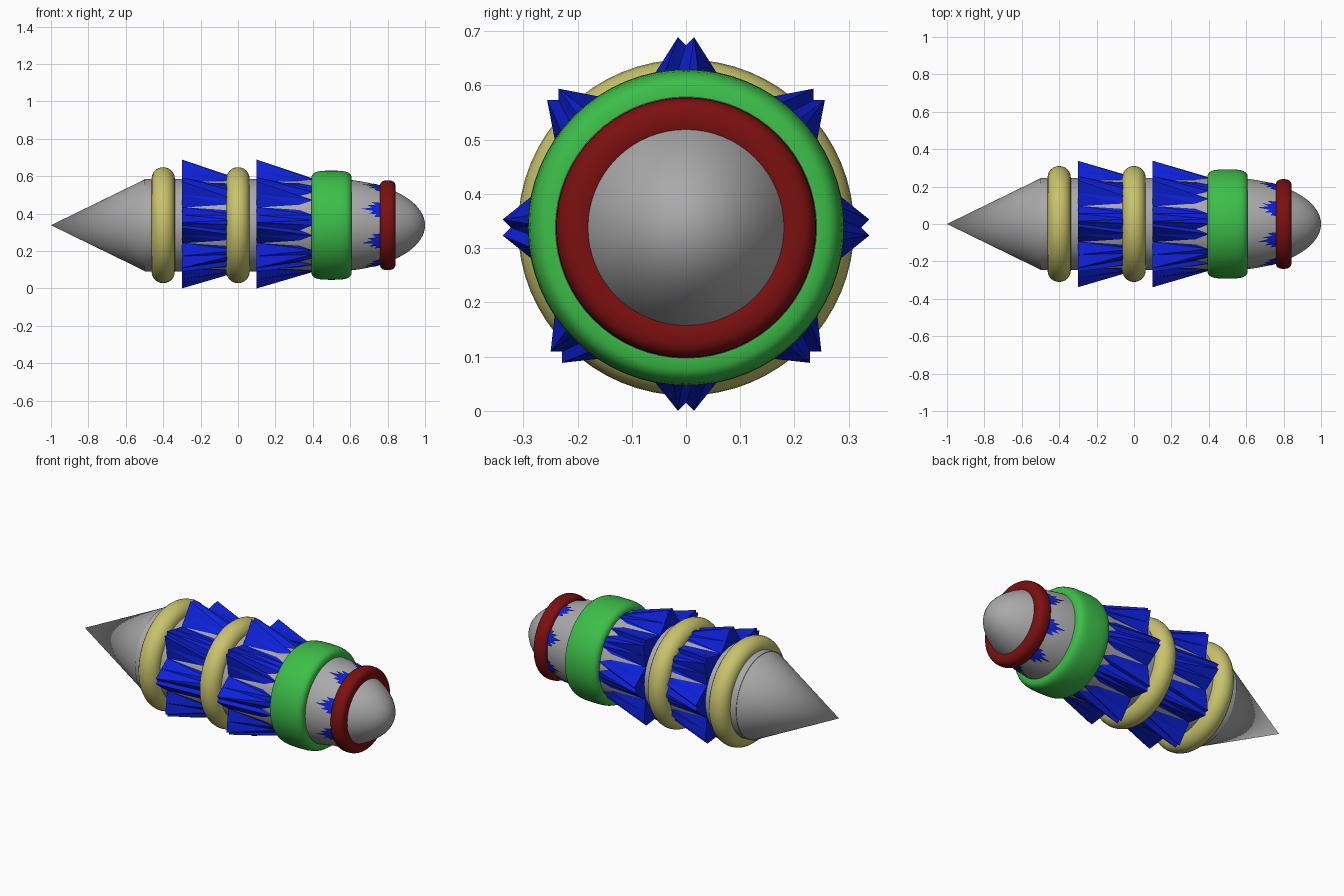
import bpy, bmesh, math
from math import sin, cos, pi, radians, sqrt

cube = bpy.data.objects.get("Cube")
if cube:
    bpy.data.objects.remove(cube)

AXIS_Z = 0.338
BODY_R = 0.247


def material(name, rgb):
    m = bpy.data.materials.new(name)
    m.use_nodes = True
    m.diffuse_color = (*rgb, 1)
    m.node_tree.nodes["Principled BSDF"].inputs["Base Color"].default_value = (*rgb, 1)
    return m


grey = material("grey", (0.40, 0.40, 0.40))
yellow = material("pale yellow", (0.58, 0.55, 0.15))
green = material("green", (0.045, 0.52, 0.065))
red = material("dark red", (0.20, 0.005, 0.005))
blue = material("blue", (0.004, 0.015, 0.70))


def around(x, r, angle):
    """Point at a radius and angle about the long axis."""
    return (x, r * cos(angle), AXIS_Z + r * sin(angle))


def finish(name, bm, mat, smooth):
    bmesh.ops.remove_doubles(bm, verts=bm.verts, dist=1e-5)
    bmesh.ops.recalc_face_normals(bm, faces=bm.faces)
    mesh = bpy.data.meshes.new(name)
    bm.to_mesh(mesh)
    bm.free()
    mesh.materials.append(mat)
    ob = bpy.data.objects.new(name, mesh)
    bpy.context.collection.objects.link(ob)
    if smooth:
        bpy.ops.object.select_all(action="DESELECT")
        bpy.context.view_layer.objects.active = ob
        ob.select_set(True)
        bpy.ops.object.shade_smooth_by_angle(angle=radians(30))
    return ob


def revolve(name, profile, mat, segments=64):
    """Turn an (x, radius) profile about the long axis."""
    bm = bmesh.new()
    verts = [bm.verts.new(around(x, r, 0)) for x, r in profile]
    edges = [bm.edges.new(pair) for pair in zip(verts, verts[1:])]
    bmesh.ops.spin(bm, geom=verts + edges, cent=(0, 0, AXIS_Z), axis=(1, 0, 0),
                   angle=2 * pi, steps=segments, use_merge=False)
    return finish(name, bm, mat, True)


def ring(name, x, half_width, r, thickness, power, mat):
    """Ring with a rounded section; a low power makes it boxier."""
    def bulge(v):
        return math.copysign(abs(v) ** power, v)
    steps = [2 * pi * i / 24 for i in range(25)]
    revolve(name, [(x + half_width * bulge(cos(t)), r + thickness * bulge(sin(t)))
                   for t in steps], mat)


def nose_radius(x):
    return BODY_R * sqrt(max(0, 1 - ((x - 0.5) / 0.5) ** 2))


# Body: pointed tail, straight hull, rounded nose
revolve("tail_cone", [(-1, 0), (-0.5, BODY_R - 0.003), (-0.5, 0)], grey)
revolve("hull", [(-0.5, 0), (-0.5, BODY_R), (0.5, BODY_R)], grey)
nose_steps = [i * pi / 40 for i in range(21)]
revolve("nose", [(0.5 + 0.5 * sin(t), BODY_R * cos(t)) for t in nose_steps], grey)

# Rings around the hull
ring("rear_ring", -0.4, 0.062, 0.25, 0.06, 1, yellow)
ring("middle_ring", 0, 0.062, 0.25, 0.06, 1, yellow)
ring("wide_ring", 0.5, 0.108, 0.24, 0.052, 0.6, green)
ring("nose_ring", 0.8, 0.043, 0.2, 0.04, 0.75, red)


def scale_band(name, start, length=0.3, count=8):
    """Flared scales: a raised twin-peaked rear edge falling to a ragged front."""
    bm = bmesh.new()
    for k in range(count):
        mid = k * 2 * pi / count
        peak = 0.338 + 0.013 * max(0, sin(mid))
        # (side offset, height) across the rear edge
        rear = [(-0.097, 0.23), (-0.055, 0.288), (-0.015, peak), (0, peak - 0.015),
                (0.015, peak), (0.055, 0.288), (0.097, 0.23)]
        back, front = [], []
        for i, (side, height) in enumerate(rear):
            back.append(bm.verts.new(around(start, math.hypot(side, height),
                                            mid + math.atan2(side, height))))
            tip = start + length - (0.07 if i % 2 == 0 and i != 2 else 0)
            front.append(bm.verts.new(around(tip, BODY_R + 0.003,
                                             mid + radians(19) * (i - 3) / 3)))
        for i in range(len(rear) - 1):
            bm.faces.new((back[i], back[i + 1], front[i + 1]))
            bm.faces.new((back[i], front[i + 1], front[i]))
        bm.faces.new(back)
    finish(name, bm, blue, False)


scale_band("rear_scales", -0.3)
scale_band("front_scales", 0.1)

# Small ragged scales poking out behind the nose ring: (x, degrees)
bm = bmesh.new()
outline = [(0.77, -11), (0.715, -10), (0.738, -6), (0.69, -5), (0.72, -2), (0.66, 1),
           (0.725, 3), (0.70, 7), (0.74, 7), (0.73, 11), (0.77, 11)]
for k in range(8):
    mid = pi / 8 + k * pi / 4
    tips = [bm.verts.new(around(x, nose_radius(x) + 0.007, mid + radians(a)))
            for x, a in outline]
    hub = bm.verts.new(around(0.77, nose_radius(0.77) + 0.009, mid))
    for a, b in zip(tips, tips[1:]):
        bm.faces.new((hub, a, b))
finish("nose_scales", bm, blue, False)
